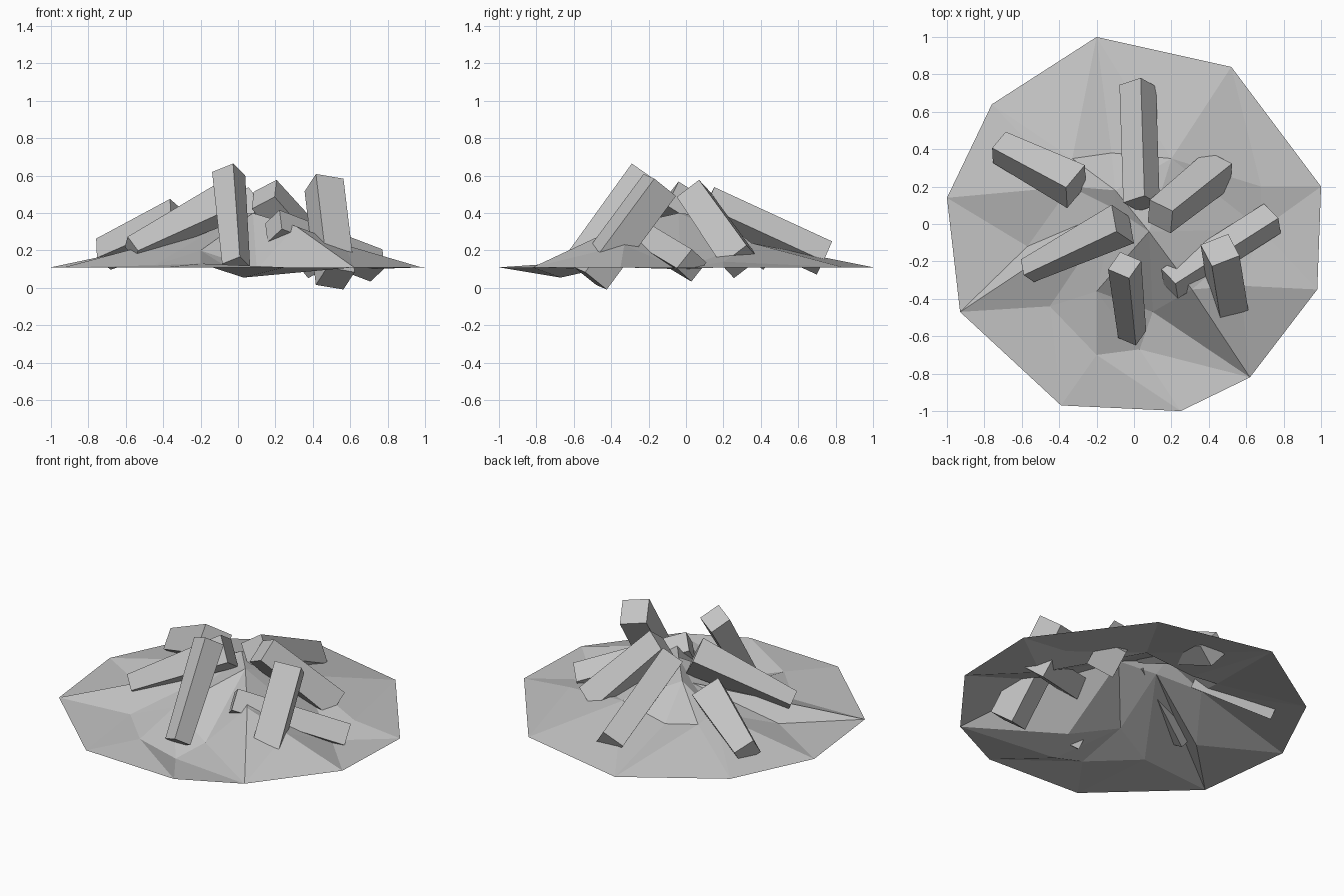
import bpy, bmesh, math
from mathutils import Vector
from mathutils.geometry import delaunay_2d_cdt

cube = bpy.data.objects.get("Cube")
if cube:
    bpy.data.objects.remove(cube, do_unlink=True)

GREY = (0.55, 0.55, 0.55, 1)
ash = bpy.data.materials.new("ash_grey")
ash.use_nodes = True
ash.diffuse_color = GREY
ash.node_tree.nodes["Principled BSDF"].inputs["Base Color"].default_value = GREY


def add_object(name, bm):
    bmesh.ops.recalc_face_normals(bm, faces=bm.faces)
    mesh = bpy.data.meshes.new(name)
    bm.to_mesh(mesh)
    bm.free()
    mesh.materials.append(ash)
    obj = bpy.data.objects.new(name, mesh)
    bpy.context.collection.objects.link(obj)
    return obj


# Ash mound: flat ten-sided rim and an uneven raised middle
RIM_Z = 0.11
rim = [(-.2, 1), (.52, .84), (1, .2), (.98, -.35), (.62, -.82),
       (.25, -1), (-.39, -.97), (-.93, -.47), (-1, .14), (-.76, .64)]
hill = {
    "back_left": (-.33, .35, .23), "back": (-.12, .38, .19),
    "left": (-.34, .2, .25), "left_low": (-.57, -.12, .12),
    "left_high": (-.1, .08, .33), "left_peak": (-.1, .18, .38),
    "front_left": (-.45, -.44, .12), "front_inner": (-.2, -.36, .2),
    "front_low": (-.2, -.7, .13), "pit": (.03, -.67, .055),
    "front_slope": (.1, -.47, .1), "ridge": (.31, -.35, .33),
    "right_low": (.57, -.33, .23), "right_pit": (.68, -.03, .1),
    "right": (.68, .2, .14), "back_right": (.2, .35, .24),
    "top": (.08, -.04, .4),
}
creases = [(0, "back_left"), (0, "back"), (8, "left"), (8, "left_low"),
           (7, "left_low"), (7, "left_high"), (7, "front_left"),
           (5, "front_low"), (5, "pit"), (4, "pit"), (4, "front_slope"),
           (4, "ridge"), (4, "right_low"), (3, "right_low"),
           (3, "right_pit"), (2, "right"), (1, "back_right"),
           ("left", "left_peak"), ("left_low", "left_high"),
           ("front_inner", "top"), ("front_slope", "ridge"),
           ("ridge", "right_low"), ("front_low", "pit")]
names = list(range(len(rim))) + list(hill)
points = [Vector((x, y, RIM_Z)) for x, y in rim] + [Vector(p) for p in hill.values()]
edges = [(names.index(a), names.index(b)) for a, b in creases]
flat, _, tris, source, _, _ = delaunay_2d_cdt(
    [p.xy for p in points], edges, [], 0, 1e-5)
bm = bmesh.new()
verts = [bm.verts.new((p.x, p.y, points[s[0]].z if s else RIM_Z))
         for p, s in zip(flat, source)]
for tri in tris:
    bm.faces.new([verts[i] for i in tri])
mound = add_object("ash_mound", bm)
if sum(p.normal.z for p in mound.data.polygons) < 0:
    mound.data.flip_normals()


# Four-sided log from its foot to its upper end, rolled about its axis
def add_log(name, foot, head, foot_size, head_size, roll):
    foot, head = Vector(foot), Vector(head)
    axis = (head - foot).normalized()
    side = axis.cross(Vector((0, 0, 1))).normalized()
    up = side.cross(axis)
    bm = bmesh.new()
    rings = []
    for centre, size in ((foot, foot_size), (head, head_size)):
        ring = []
        for i in range(4):
            angle = math.radians(45 + 90 * i - roll)
            offset = side * math.cos(angle) + up * math.sin(angle)
            ring.append(bm.verts.new(centre + offset * size * math.sqrt(.5)))
        rings.append(ring)
    for i in range(4):
        j = (i + 1) % 4
        bm.faces.new((rings[0][i], rings[0][j], rings[1][j], rings[1][i]))
    bm.faces.new(rings[0][::-1])
    bm.faces.new(rings[1])
    add_object(name, bm)


# Logs leaning in toward the middle
add_log("back_log", (.02, .74, .16), (.04, .11, .45), .14, .14, 35)
add_log("back_left_log", (-.72, .41, .18), (-.31, .2, .36), .13, .18, -32)
add_log("front_log", (-.01, -.59, .12), (-.05, -.22, .61), .11, .13, -35)
add_log("front_right_log", (.52, -.51, .05), (.46, -.14, .55), .16, .16, 15)
add_log("right_log", (.74, .03, .12), (.19, -.32, .33), .13, .13, 35)
add_log("left_log", (-.57, -.25, .21), (-.06, 0, .46), .1, .17, -35)
add_log("back_right_log", (.45, .29, .14), (.14, .04, .5), .17, .15, 35)
